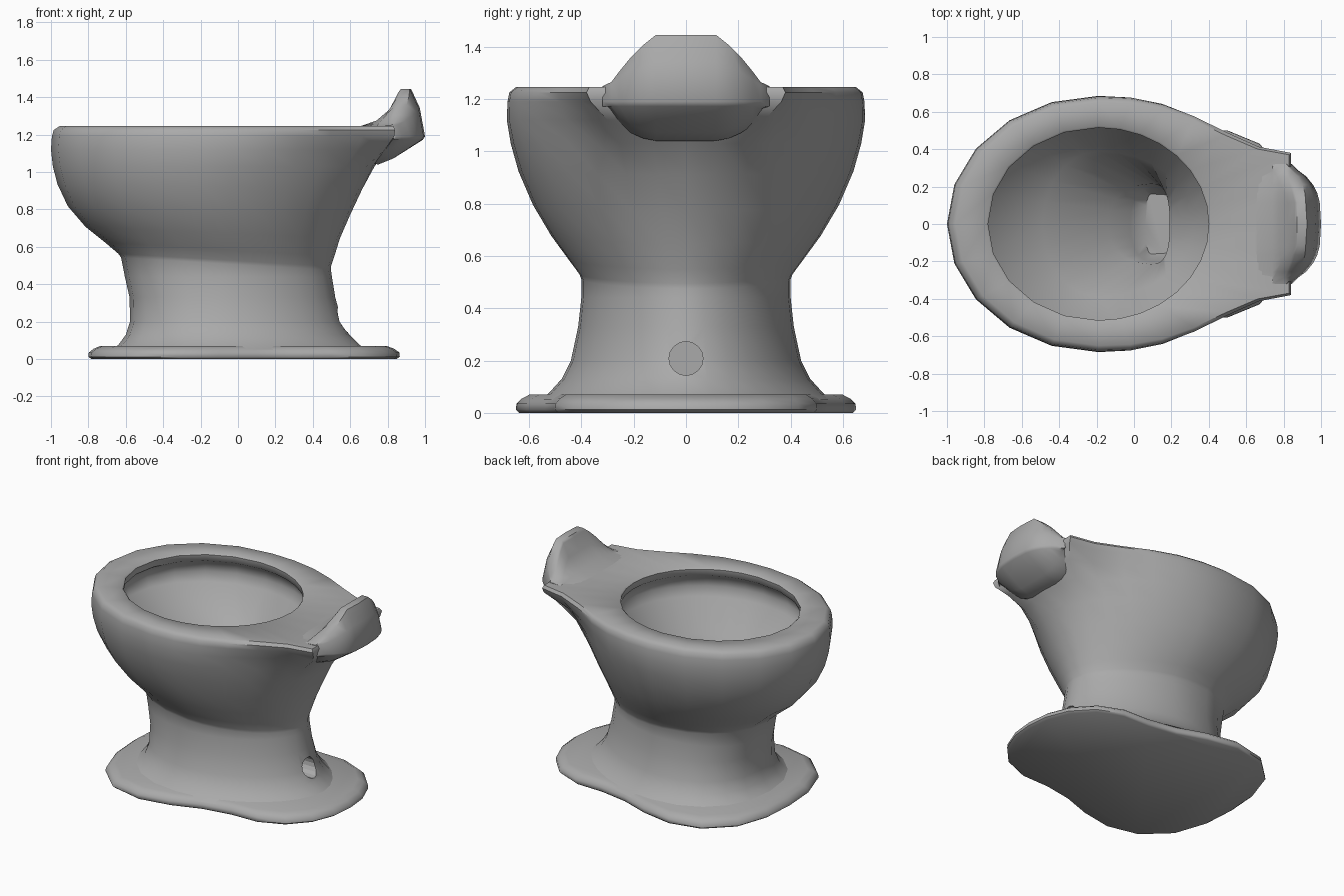
import bpy, bmesh
from math import cos, sin, pi, radians

cube = bpy.data.objects.get("Cube")
if cube:
    bpy.data.objects.remove(cube)

ceramic = bpy.data.materials.new("grey ceramic")
ceramic.use_nodes = True
GREY = (0.4, 0.4, 0.4, 1)
ceramic.diffuse_color = GREY
ceramic.node_tree.nodes["Principled BSDF"].inputs["Base Color"].default_value = GREY
FRONT, SIDE, END = 5, 6, 2     # segments per half ring: bowl front, flank, blunt end


def half_ring(z, x0, x1, w, c=-0.19, p=2.0, q=2.0, k=0.0, e=0.38, tilt=0.0):
    """Half outline: nose of power p, rear blended from power q to a blunt taper by k."""
    pts = []
    for i in range(FRONT):
        a = pi / 2 * i / FRONT
        pts.append((c - (c - x0) * cos(a) ** (2 / p), w * sin(a) ** (2 / p)))
    n = SIDE + END
    for i in range(n + 1):
        a = pi / 2 * (1 - i / n)
        ex = c + (x1 - c) * max(cos(a), 0) ** (2 / q)
        ey = w * sin(a) ** (2 / q)
        u = min(i / SIDE, 1)
        tx = c + (x1 - c) * u
        ty = e + (w - e) * (1 + cos(pi * u ** 1.33)) / 2
        if i > SIDE:
            ty = e * (n - i) / END
        pts.append((ex + (tx - ex) * k, ey + (ty - ey) * k))
    return [(x, y, z - tilt * x) for x, y in pts]


def mirrored(half):
    return half + [(x, -y, z) for x, y, z in half[-2:0:-1]]


def finish(bm, name, angle=40):
    bmesh.ops.recalc_face_normals(bm, faces=bm.faces)
    me = bpy.data.meshes.new(name)
    bm.to_mesh(me)
    bm.free()
    me.materials.append(ceramic)
    ob = bpy.data.objects.new(name, me)
    bpy.context.collection.objects.link(ob)
    bpy.ops.object.select_all(action="DESELECT")
    ob.select_set(True)
    bpy.context.view_layer.objects.active = ob
    bpy.ops.object.shade_smooth_by_angle(angle=radians(angle))
    return ob


def loft(name, rings, angle):
    """Skin closed rings and cap both ends."""
    bm = bmesh.new()
    rows = [[bm.verts.new(p) for p in r] for r in rings]
    n = len(rows[0])
    for a, b in zip(rows, rows[1:]):
        for i in range(n):
            j = (i + 1) % n
            bm.faces.new((a[i], a[j], b[j], b[i]))
    bm.faces.new(rows[0])
    bm.faces.new(rows[-1])
    return finish(bm, name, angle)


# Pedestal: height, front x, rear x, half width
pedestal = [(0.05, -0.68, 0.69, 0.56), (0.075, -0.64, 0.65, 0.525),
            (0.13, -0.6, 0.595, 0.475), (0.2, -0.577, 0.555, 0.44),
            (0.33, -0.58, 0.52, 0.412), (0.44, -0.605, 0.502, 0.4)]
halves = [half_ring(*s, c=-0.1, p=2.2, q=1.85) for s in pedestal]
# Tilted waist, held by two close rings so the bowl breaks out crisply
waist = [(0.505, -0.625, 0.497, 0.4), (0.525, -0.64, 0.497, 0.408)]
halves += [half_ring(*s, c=-0.1, p=2.2, q=1.85, tilt=0.06) for s in waist]
# Bowl outside
bowl = [(0.58, -0.71, 0.515, 0.45), (0.67, -0.815, 0.545, 0.515),
        (0.79, -0.91, 0.6, 0.585), (0.92, -0.965, 0.665, 0.64)]
halves += [half_ring(*s, c=-0.13 - 0.02 * i, q=1.85, tilt=0.06 * (1 - i / 4))
           for i, s in enumerate(bowl)]
# Shelf widening out of the rear of the bowl, then the rounded rim
halves += [half_ring(1.03, -0.99, 0.73, 0.67, k=0.4, e=0.25),
           half_ring(1.12, -1, 0.8, 0.685, k=0.8, e=0.31),
           half_ring(1.19, -0.995, 0.835, 0.682, k=1, e=0.365),
           half_ring(1.225, -0.985, 0.84, 0.675, k=1),
           half_ring(1.245, -0.955, 0.83, 0.65, k=1, e=0.37)]
# Opening, flushing channel below the rim, sloping basin
inside = [(1.245, -0.79, 0.41, 0.525), (1.235, -0.78, 0.4, 0.515),
          (1.19, -0.785, 0.405, 0.52), (1.15, -0.84, 0.455, 0.57),
          (1.09, -0.855, 0.47, 0.58), (1.03, -0.83, 0.44, 0.555),
          (0.84, -0.49, 0.32, 0.39)]
halves += [half_ring(*s) for s in inside]
# Drain pocket running back under the basin wall
drain = [(0.62, -0.14, 0.19, 0.215), (0.53, -0.02, 0.3, 0.2), (0.46, 0.06, 0.3, 0.16)]
halves += [half_ring(*s, c=0.09, p=2.2, q=2.8) for s in drain]
body = loft("bowl_and_pedestal", [mirrored(h) for h in halves], 46)

# Round outlet bored into the rear of the pedestal
bpy.ops.mesh.primitive_cylinder_add(vertices=16, radius=0.065, depth=0.4,
                                    location=(0.55, 0, 0.208), rotation=(0, pi / 2, 0))
cutter = bpy.context.object
cutter.name = "outlet_cutter"
cutter.hide_render = True
cutter.data.materials.append(ceramic)
bore = body.modifiers.new("outlet", "BOOLEAN")
bore.object = cutter
bore.solver = "EXACT"
bpy.context.view_layer.objects.active = body
bpy.ops.object.modifier_apply(modifier=bore.name)
bpy.data.objects.remove(cutter)

# Floor flange with a narrower rear lobe
outline = [(-0.8, 0), (-0.785, 0.22), (-0.71, 0.44), (-0.54, 0.6), (-0.32, 0.65),
           (-0.1, 0.61), (0.1, 0.54), (0.3, 0.505), (0.5, 0.5), (0.67, 0.43),
           (0.79, 0.3), (0.85, 0.15), (0.865, 0)]
layers = [(0, 0.98), (0.012, 1), (0.035, 0.997), (0.055, 0.965), (0.07, 0.92)]
loft("floor_flange", [mirrored([(x * s, y * s, z) for x, y in outline])
                      for z, s in layers], 50)

# Raised rear spout: stations across y with crest height, rear x and underside height
stations = [(0, 1.445, 1, 1.06), (0.115, 1.445, 0.993, 1.06), (0.165, 1.405, 0.98, 1.07),
            (0.21, 1.36, 0.957, 1.09), (0.255, 1.305, 0.92, 1.12),
            (0.285, 1.265, 0.88, 1.15), (0.32, 1.248, 0.845, 1.18)]


def spout_section(y, top, rear, under):
    h = top - 1.24
    t = (top - 1.248) / 0.197
    crest = 0.8 + 0.06 * t
    back = rear - 0.03 - 0.045 * t
    return [(0.64, y, 1.24), (0.74, y, 1.24 + 0.17 * h), (0.74 + 0.08 * t, y, 1.24 + 0.5 * h),
            (crest, y, top - 0.015 * t), (crest + 0.012, y, top), (back, y, top),
            (rear - 0.028, y, 1.24 + 0.5 * h), (rear, y, 1.19), (rear - 0.012, y, 1.172),
            (0.83, y, under + 0.012), (0.75, y, under - 0.02), (0.66, y, under)]


left = [spout_section(*s) for s in stations]
right = [[(x, -y, z) for x, y, z in s] for s in left[:0:-1]]
loft("rear_spout", right + left, 50)
